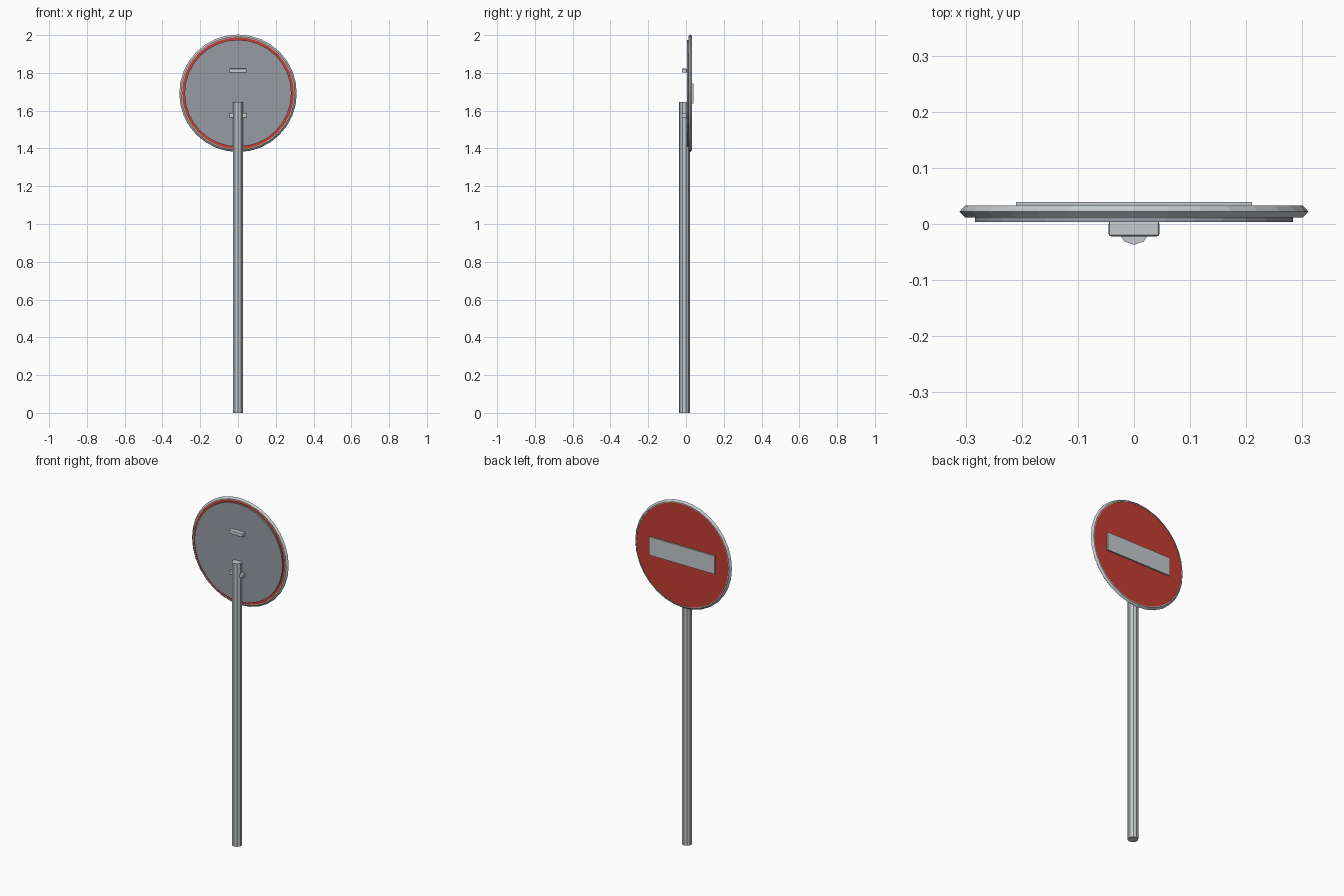
import bpy, bmesh, math
from mathutils import Matrix, Vector

cube = bpy.data.objects.get("Cube")
if cube:
    bpy.data.objects.remove(cube, do_unlink=True)

CENTRE_Z = 1.692
SIDES = 32


def material(name, rgb):
    m = bpy.data.materials.new(name)
    m.use_nodes = True
    m.diffuse_color = (*rgb, 1)
    m.node_tree.nodes["Principled BSDF"].inputs["Base Color"].default_value = (*rgb, 1)
    return m


metal = material("light metal", (0.56, 0.59, 0.61))
grey = material("backing grey", (0.31, 0.33, 0.37))
red = material("sign red", (0.56, 0.048, 0.034))


def finish(name, bm, mat):
    bmesh.ops.recalc_face_normals(bm, faces=bm.faces[:])
    mesh = bpy.data.meshes.new(name)
    bm.to_mesh(mesh)
    bm.free()
    mesh.materials.append(mat)
    obj = bpy.data.objects.new(name, mesh)
    bpy.context.collection.objects.link(obj)
    return obj


def disc(name, radius, y0, y1, mat):
    """Flat round plate facing along y, centred on the sign."""
    bm = bmesh.new()
    place = Matrix.Translation((0, (y0 + y1) / 2, CENTRE_Z)) @ Matrix.Rotation(math.pi / 2, 4, "X")
    bmesh.ops.create_cone(bm, cap_ends=True, segments=SIDES, radius1=radius,
                          radius2=radius, depth=y1 - y0, matrix=place)
    return finish(name, bm, mat)


def ring(name, profile, mat):
    """Closed (radius, y) profile swept around the sign centre."""
    bm = bmesh.new()
    loops = []
    for i in range(SIDES):
        # half-step offset of create_cone is zero, so vertices line up with the discs
        a = math.tau * i / SIDES
        loops.append([bm.verts.new((r * math.sin(a), y, CENTRE_Z + r * math.cos(a)))
                      for r, y in profile])
    n = len(profile)
    for i in range(SIDES):
        a, b = loops[i], loops[(i + 1) % SIDES]
        for j in range(n):
            k = (j + 1) % n
            bm.faces.new((a[j], a[k], b[k], b[j]))
    return finish(name, bm, mat)


def box(name, low, high, mat, bevel=0):
    low, high = Vector(low), Vector(high)
    bm = bmesh.new()
    bmesh.ops.create_cube(bm, size=1, matrix=Matrix.Translation((low + high) / 2)
                          @ Matrix.Diagonal((*(high - low), 1)))
    obj = finish(name, bm, mat)
    if bevel:
        mod = obj.modifiers.new("rounded edges", "BEVEL")
        mod.width = bevel
        mod.segments = 2
    return obj


# Sign face, bevelled rim and backing plate
disc("sign_face", 0.298, 0.013, 0.031, red)
ring("sign_rim", [(0.296, 0.012), (0.301, 0.012), (0.311, 0.022),
                  (0.301, 0.033), (0.296, 0.033)], metal)
disc("backing_plate", 0.283, 0.004, 0.016, grey)

# Raised bar on the sign face
box("sign_bar", (-0.21, 0.025, CENTRE_Z - 0.053), (0.21, 0.039, CENTRE_Z + 0.053), metal)

# Mounting brackets
for name, z in (("upper_bracket", 1.812), ("lower_bracket", 1.574)):
    box(name, (-0.045, -0.022, z - 0.011), (0.045, 0.005, z + 0.011), metal, 0.004)

# Ten-sided pole with one edge towards the front
bm = bmesh.new()
bmesh.ops.create_cone(bm, cap_ends=True, segments=10, radius1=0.0285, radius2=0.0285,
                      depth=1.645, matrix=Matrix.Translation((0, -0.0085, 1.645 / 2)))
finish("pole", bm, metal)
